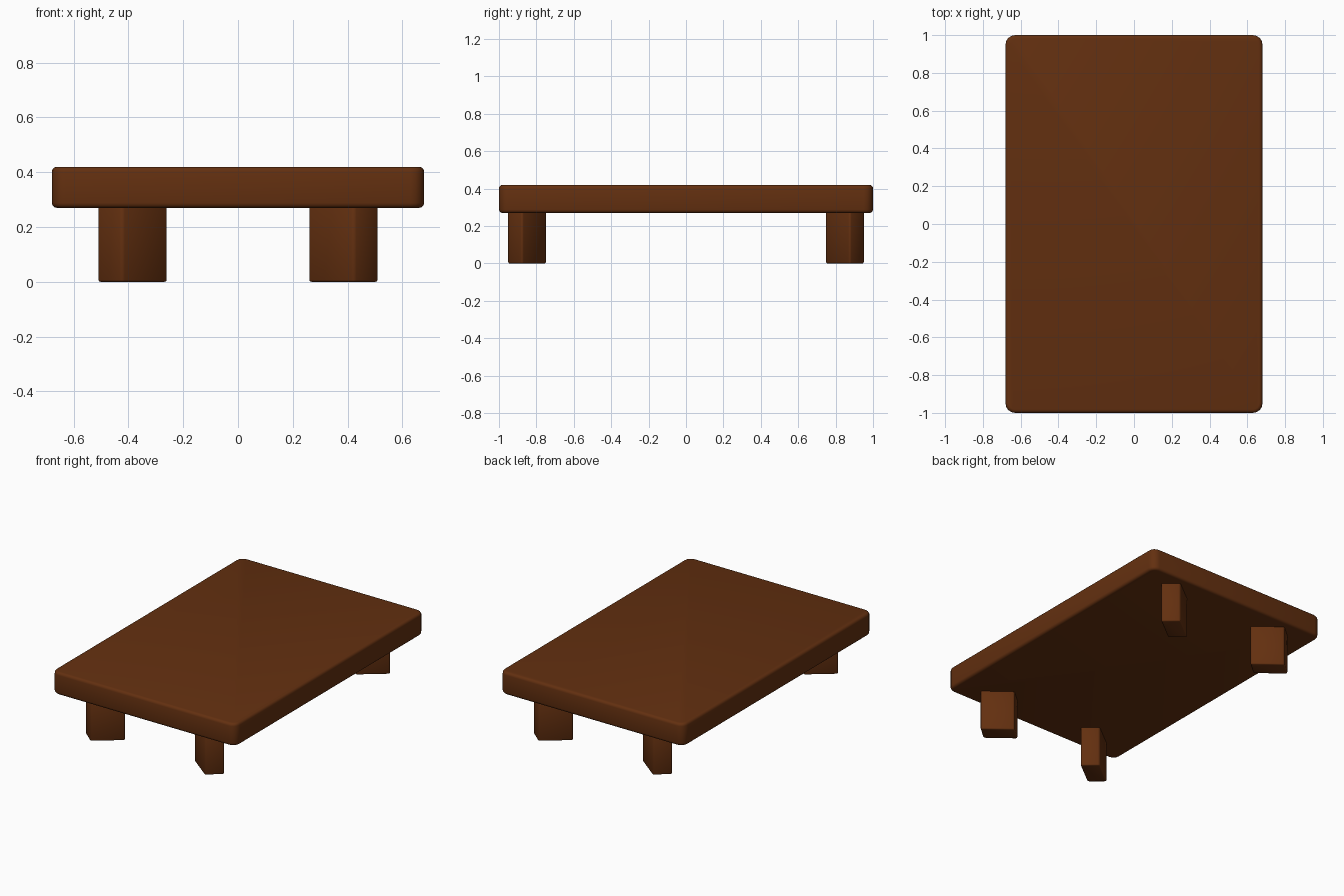
import bpy, bmesh

if "Cube" in bpy.data.objects:
    bpy.data.objects.remove(bpy.data.objects["Cube"])

wood = bpy.data.materials.new("dark brown wood")
wood.diffuse_color = (0.125, 0.029, 0.005, 1)
wood.use_nodes = True
wood.node_tree.nodes["Principled BSDF"].inputs["Base Color"].default_value = wood.diffuse_color


def prism(name, outline, z0, z1, corner, corner_segs, rim, rim_segs):
    """Extruded outline with rounded upright edges and softened rims."""
    bm = bmesh.new()
    base = bm.faces.new([bm.verts.new((x, y, z0)) for x, y in outline])
    ext = bmesh.ops.extrude_face_region(bm, geom=[base], use_keep_orig=True)
    for v in ext["geom"]:
        if isinstance(v, bmesh.types.BMVert):
            v.co.z = z1
    bmesh.ops.recalc_face_normals(bm, faces=bm.faces)
    upright = [e for e in bm.edges if abs(e.verts[0].co.z - e.verts[1].co.z) > 0.01]
    bmesh.ops.bevel(bm, geom=upright, offset=corner, segments=corner_segs,
                    profile=0.5, affect='EDGES')
    rims = [e for e in bm.edges if abs(e.verts[0].co.z - e.verts[1].co.z) < 1e-5]
    bmesh.ops.bevel(bm, geom=rims, offset=rim, segments=rim_segs,
                    profile=0.5, affect='EDGES')
    bmesh.ops.recalc_face_normals(bm, faces=bm.faces)
    for f in bm.faces:
        f.smooth = True
    mesh = bpy.data.meshes.new(name)
    bm.to_mesh(mesh)
    bm.free()
    mesh.materials.append(wood)
    ob = bpy.data.objects.new(name, mesh)
    bpy.context.collection.objects.link(ob)
    return ob


# Table top
prism("table_top", [(-0.68, -1), (0.68, -1), (0.68, 1), (-0.68, 1)],
      0.27, 0.42, 0.05, 4, 0.018, 3)

# Four skewed legs, mirrored into each corner
leg = [(0.423, -0.955), (0.515, -0.876), (0.347, -0.745), (0.255, -0.824)]
for sx, side in ((1, "right"), (-1, "left")):
    for sy, end in ((1, "front"), (-1, "back")):
        prism(f"{end}_{side}_leg", [(x * sx, y * sy) for x, y in leg],
              0.0, 0.29, 0.012, 2, 0.007, 2)
